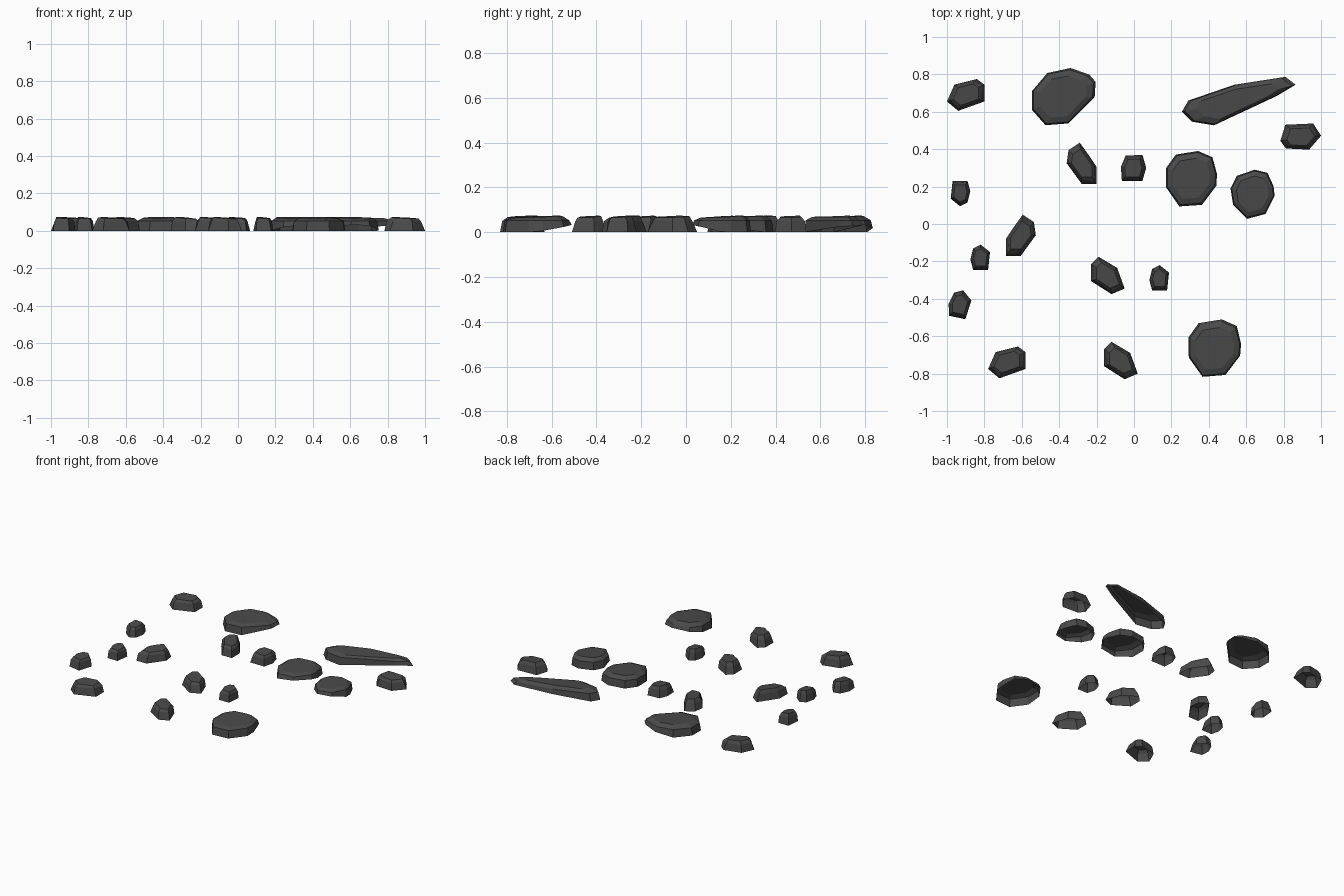
import bpy, bmesh, math

if "Cube" in bpy.data.objects:
    bpy.data.objects.remove(bpy.data.objects["Cube"])

stone = bpy.data.materials.new("dark grey stone")
stone.diffuse_color = (0.068, 0.068, 0.068, 1)
stone.use_nodes = True
stone.node_tree.nodes["Principled BSDF"].inputs["Base Color"].default_value = stone.diffuse_color

# Outlines seen from above, in hundredths of a unit around the rock's centre
CHUNK = [(6, 8), (10, 5), (10, -4), (-4, -9), (-10, -4), (-6, 5)]
WEDGE = [(-5, 10), (5, 4), (9, -7), (2, -10), (-9, -3), (-9, 6)]
SHARD = [(-1, 11), (4, 4), (8, -2), (8, -11), (0, -11), (-8, 0), (-7, 7)]
PEBBLE = [(0, 7), (5, 3), (4, -6.5), (-4, -6.5), (-5.5, -1), (-4, 5)]
COBBLE = [(-4, 6.5), (5, 7), (7, 0), (5, -7), (-6, -7), (-6.5, 0.5)]
BOULDER = [(4, 15.5), (12, 12), (14.5, 2.5), (14, -4), (6, -14.5),
           (-6.5, -15.5), (-14, -5), (-14, 6), (-8.5, 13.5)]
BROAD = [(4, 15.5), (14, 12), (17.5, 8), (17, 0), (3, -14.5),
         (-9.5, -15.5), (-17, -7), (-17, 3), (-8.5, 13)]
SLAB = [(-30.5, -5.5), (-27, 0.5), (-2, 9), (25.5, 13.2), (31, 9),
        (21, 3), (-13, -13), (-25, -11)]


def rock(name, outline, x, y, rot=0, scale=1.0, lift=None):
    """Half-buried stone, open underneath. Large ones (lift given) have a domed
    top, and their rim rises off the ground towards the lift angle."""
    t = math.radians(rot)
    c, s = math.cos(t) * scale / 100, math.sin(t) * scale / 100
    pts = [(c * px - s * py, s * px + c * py) for px, py in outline]
    bm = bmesh.new()
    rings = [[], [], []]
    for i, (px, py) in enumerate(pts):
        a = math.atan2(py, px)
        if lift is None:
            levels = [(1.0, 0.0), (0.9 if i % 2 else 0.8, 0.05),
                      (0.68, 0.069 + 0.005 * math.cos(a - 2.4))]
        else:
            up = max(0, math.cos(a - math.radians(lift)))
            levels = [(1.0 - 0.02 * (1 - up), 0.033 * up), (0.93, 0.053),
                      (0.72, 0.069 + 0.005 * math.cos(a - 2))]
        for ring, (k, z) in zip(rings, levels):
            ring.append(bm.verts.new((px * k, py * k, z)))
    n = len(pts)
    for lo, hi in zip(rings, rings[1:]):
        for i in range(n):
            j = (i + 1) % n
            bm.faces.new((lo[j], lo[i], hi[i], hi[j]))
    bm.faces.new(rings[2])
    bm.normal_update()
    if bm.faces[-1:][0].normal.z < 0:
        bmesh.ops.reverse_faces(bm, faces=bm.faces)
    # all outlines wind the same way on walls and top
    me = bpy.data.meshes.new(name)
    bmesh.ops.recalc_face_normals(bm, faces=bm.faces)
    bm.normal_update()
    if sum(f.normal.z * f.calc_area() for f in bm.faces) < 0:
        bmesh.ops.reverse_faces(bm, faces=bm.faces)
    bm.to_mesh(me)
    bm.free()
    me.materials.append(stone)
    ob = bpy.data.objects.new(name, me)
    ob.location = (x, y, 0)
    bpy.context.collection.objects.link(ob)


# Large flat stones
rock("boulder_back", BROAD, -0.38, 0.68, lift=20)
rock("boulder_middle", BOULDER, 0.305, 0.243, scale=0.97, lift=-60)
rock("boulder_right", BOULDER, 0.635, 0.162, 10, 0.82, lift=-90)
rock("boulder_front", BOULDER, 0.43, -0.665, lift=90)
rock("long_slab", SLAB, 0.555, 0.655, lift=50)

# Medium stones
rock("chunk_back_left", CHUNK, -0.90, 0.695)
rock("chunk_front_left", CHUNK, -0.68, -0.735)
rock("chunk_right", CHUNK, 0.893, 0.463, 163)
rock("wedge_middle", WEDGE, -0.14, -0.275)
rock("wedge_front", WEDGE, -0.07, -0.73)
rock("shard_middle", SHARD, -0.28, 0.325)
rock("shard_left", [(-px, py) for px, py in SHARD], -0.605, -0.06)

# Small stones
rock("cobble_middle", COBBLE, -0.005, 0.30)
rock("pebble_left_back", PEBBLE, -0.93, 0.165, 180)
rock("pebble_left_middle", PEBBLE, -0.82, -0.18)
rock("pebble_left_front", PEBBLE, -0.93, -0.43, -12, 1.1)
rock("pebble_centre", PEBBLE, 0.137, -0.29)
